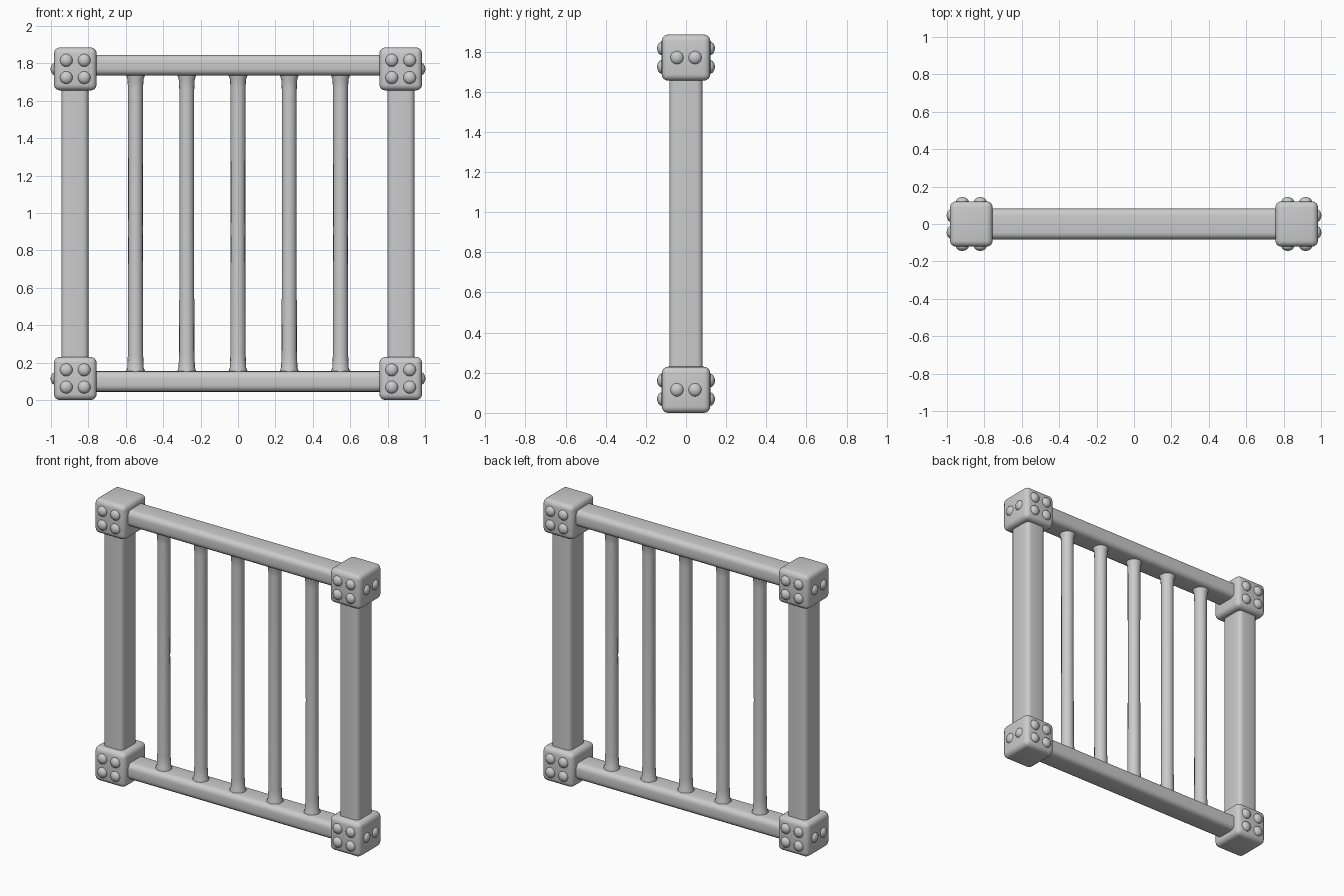
import bpy, bmesh, math
from mathutils import Matrix, Vector

if "Cube" in bpy.data.objects:
    bpy.data.objects.remove(bpy.data.objects["Cube"])


def finish(name, bm, angle=50):
    mesh = bpy.data.meshes.new(name)
    bmesh.ops.recalc_face_normals(bm, faces=bm.faces)
    bm.to_mesh(mesh)
    bm.free()
    obj = bpy.data.objects.new(name, mesh)
    bpy.context.collection.objects.link(obj)
    bpy.ops.object.select_all(action='DESELECT')
    obj.select_set(True)
    bpy.context.view_layer.objects.active = obj
    bpy.ops.object.shade_smooth_by_angle(angle=math.radians(angle))
    return obj


def rounded_box(name, center, size, bevel, axis=None, segments=4):
    """Box with rounded edges; with an axis, only edges along it are rounded."""
    bm = bmesh.new()
    bmesh.ops.create_cube(bm, size=1)
    bmesh.ops.scale(bm, vec=size, verts=bm.verts)
    edges = [e for e in bm.edges if axis is None or
             abs((e.verts[0].co - e.verts[1].co)[axis]) > 1e-4]
    bmesh.ops.bevel(bm, geom=edges, offset=bevel, segments=segments,
                    profile=0.5, affect='EDGES')
    bmesh.ops.translate(bm, vec=center, verts=bm.verts)
    return finish(name, bm)


def studs(name, places):
    """Domed rivets: each place is (position, flattened axis)."""
    bm = bmesh.new()
    for pos, axis in places:
        size = [0.034] * 3
        size[axis] = 0.025
        bmesh.ops.create_uvsphere(
            bm, u_segments=16, v_segments=10, radius=1,
            matrix=Matrix.Translation(pos) @ Matrix.Diagonal((*size, 1)))
    return finish(name, bm)


def bar(name, x):
    """Round bar, slightly flared where it meets the rails."""
    profile = [(0.052, 0.13), (0.052, 0.152), (0.044, 0.172), (0.041, 0.24),
               (0.039, 0.9), (0.040, 1.66), (0.043, 1.715), (0.051, 1.737),
               (0.051, 1.76)]
    n = 16
    bm = bmesh.new()
    rings = [[bm.verts.new((x + r * math.cos(2 * math.pi * i / n),
                            r * math.sin(2 * math.pi * i / n), z))
              for i in range(n)] for r, z in profile]
    for a, b in zip(rings, rings[1:]):
        for i in range(n):
            j = (i + 1) % n
            bm.faces.new((a[i], a[j], b[j], b[i]))
    bm.faces.new(rings[0][::-1])
    bm.faces.new(rings[-1])
    return finish(name, bm)


# Posts and riveted corner blocks
for side, sx in (("left", -1), ("right", 1)):
    rounded_box(f"{side}_post", (sx * 0.872, 0, 0.943),
                (0.145, 0.166, 1.5), 0.03, axis=2)
    for level, z in (("bottom", 0.115), ("top", 1.77)):
        rounded_box(f"{side}_{level}_corner_block", (sx * 0.87, 0, z),
                    (0.228, 0.242, 0.23), 0.032)
        places = [(Vector((sx * 0.87 + dx, sy * 0.119, z + dz)), 1)
                  for sy in (-1, 1) for dx in (-0.048, 0.048)
                  for dz in (-0.046, 0.046)]
        places += [(Vector((sx * 0.977, dy, z)), 0) for dy in (-0.045, 0.045)]
        studs(f"{side}_{level}_studs", places)

# Rails
for level, z in (("bottom", 0.099), ("top", 1.79)):
    rounded_box(f"{level}_rail", (0, 0, z), (1.6, 0.164, 0.11), 0.035, axis=0)

# Vertical bars
for i in range(5):
    bar(f"bar_{i + 1}", (i - 2) * 0.274)
